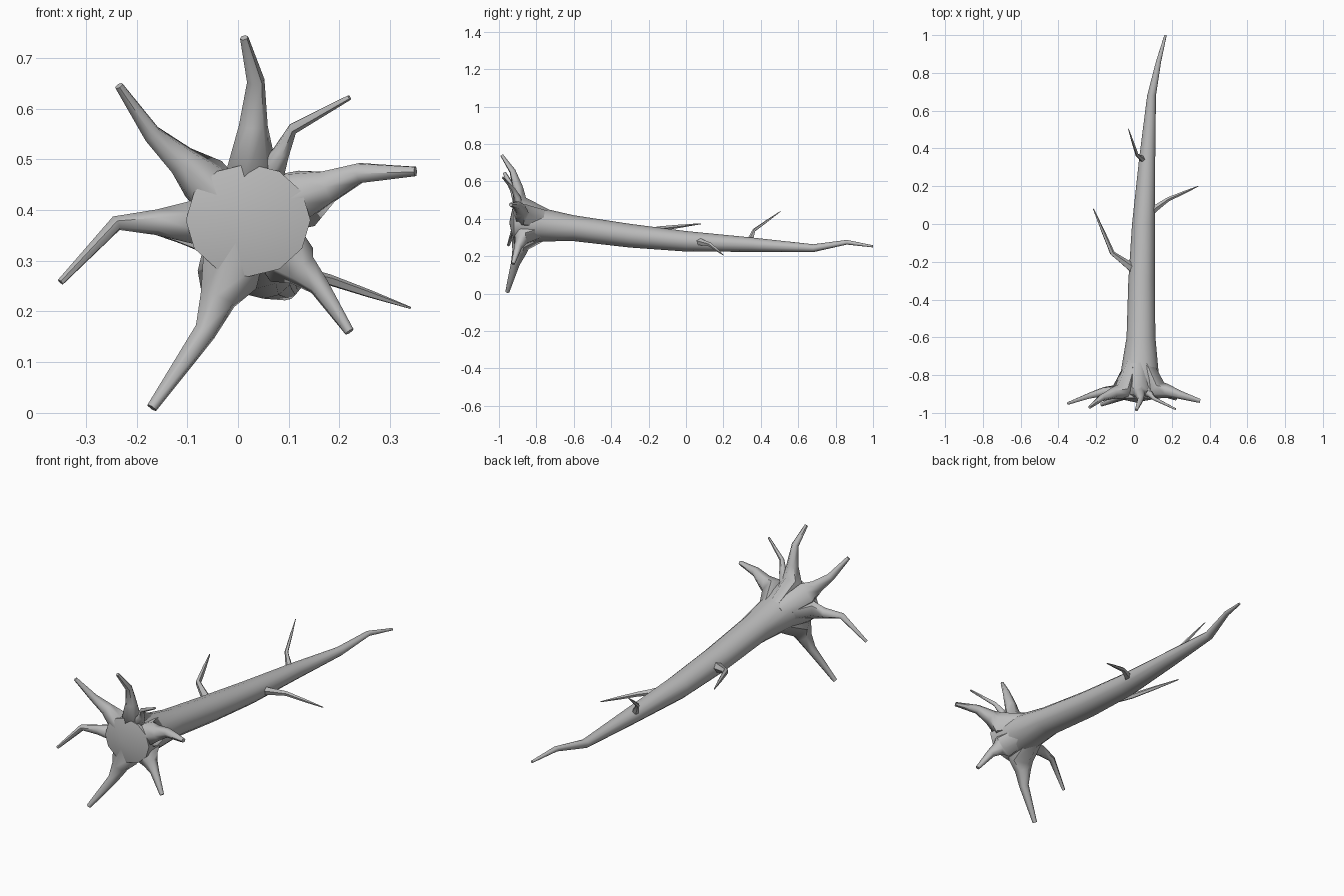
import bpy, bmesh, math
from mathutils import Vector

cube = bpy.data.objects.get("Cube")
if cube:
    bpy.data.objects.remove(cube)

grey = (.5, .5, .5, 1)
bark = bpy.data.materials.new("grey_bark")
bark.use_nodes = True
bark.diffuse_color = grey
bark.node_tree.nodes["Principled BSDF"].inputs["Base Color"].default_value = grey


def circle(centre, across, along, sides):
    """Ring of points around a centre, spanned by two half-axis vectors."""
    angles = [math.tau * i / sides for i in range(sides)]
    return [centre + across * math.cos(a) + along * math.sin(a) for a in angles]


def skin(name, rings, start_point=None):
    """Join rings of points into a closed smooth tube."""
    bm = bmesh.new()
    loops = [[bm.verts.new(p) for p in ring] for ring in rings]
    sides = len(loops[0])
    for lower, upper in zip(loops, loops[1:]):
        for i in range(sides):
            j = (i + 1) % sides
            bm.faces.new((lower[i], lower[j], upper[j], upper[i]))
    if start_point:
        apex = bm.verts.new(start_point)
        for i in range(sides):
            bm.faces.new((apex, loops[0][i - 1], loops[0][i]))
    else:
        bm.faces.new(loops[0])
    bm.faces.new(loops[-1])
    bmesh.ops.recalc_face_normals(bm, faces=bm.faces)
    mesh = bpy.data.meshes.new(name)
    bm.to_mesh(mesh)
    bm.free()
    mesh.materials.append(bark)
    obj = bpy.data.objects.new(name, mesh)
    bpy.context.collection.objects.link(obj)
    bpy.ops.object.select_all(action='DESELECT')
    obj.select_set(True)
    bpy.context.view_layer.objects.active = obj
    bpy.ops.object.shade_smooth_by_angle(angle=math.radians(60))


def limb(name, points, radii, sides):
    """Tapered tube along a path, its frame carried from ring to ring."""
    rings, side = [], Vector((.3, .2, 1))
    last = len(points) - 1
    for k, (point, radius) in enumerate(zip(points, radii)):
        tangent = (points[min(k + 1, last)] - points[max(k - 1, 0)]).normalized()
        side = (side - tangent * side.dot(tangent)).normalized()
        rings.append(circle(point, side * radius, tangent.cross(side) * radius, sides))
    skin(name, rings)


# Trunk: flared at the foot, slowly tapering, with a bent top (x, y, z, radius)
stations = [(.02, -.92, .38, .116), (.02, -.88, .38, .116), (.03, -.78, .37, .094),
            (.037, -.6, .35, .072), (.04, -.3, .31, .066), (.05, 0, .28, .057),
            (.07, .35, .262, .04), (.093, .68, .243, .022), (.13, .86, .275, .013),
            (.167, 1, .253, .006)]
trunk_rings = []
for x, y, z, radius in stations:
    wide, tall = Vector((radius * 1.06, 0, 0)), Vector((0, 0, radius * .96))
    trunk_rings.append(circle(Vector((x, y, z)), wide, tall, sides=12))
skin("trunk", trunk_rings, start_point=(.01, -.945, .38))


def root(name, girth, elbow_x, elbow_z, tip):
    """Root that leaves the foot towards its elbow, then bends to its tip."""
    heart = Vector((.02, -.87, .38))
    tip = Vector(tip)
    elbow = Vector((elbow_x, (heart.y + tip.y) / 2, elbow_z))
    outward = (elbow - heart).normalized()
    buttress = heart + outward * .03 + Vector((0, .14, 0))
    rim = heart + outward * .1
    middle = rim.lerp(elbow, .5) + Vector((0, .01, 0))
    taper = (.75, 1, .56, .34, .16)
    limb(name, [buttress, rim, middle, elbow, tip], [girth * t for t in taper], sides=6)


root("top_root", .052, .035, .655, (.012, -.985, .74))
root("upper_left_side_root", .032, .108, .56, (.22, -.98, .622))
root("left_root", .066, .24, .473, (.35, -.937, .476))
root("lower_left_root", .062, .16, .25, (.22, -.925, .16))
root("bottom_root", .07, -.065, .16, (-.17, -.955, .01))
root("right_root", .046, -.24, .374, (-.35, -.95, .258))
root("upper_right_root", .058, -.17, .55, (-.235, -.97, .645))


def branch(name, girth, base, elbow, tip):
    """Bare branch, thick at the trunk and pointed at the tip."""
    base, elbow, tip = Vector(base), Vector(elbow), Vector(tip)
    points = [base, base.lerp(elbow, .5), elbow, elbow.lerp(tip, .5), tip]
    taper = (1, .7, .5, .35, .1)
    limb(name, points, [girth * t for t in taper], sides=5)


branch("left_branch", .023, (.08, .06, .28), (.18, .13, .262), (.34, .2, .207))
branch("right_branch", .027, (0, -.24, .31), (-.115, -.155, .347), (-.215, .08, .374))
branch("upper_branch", .018, (.05, .34, .28), (.017, .365, .34), (-.03, .505, .44))
